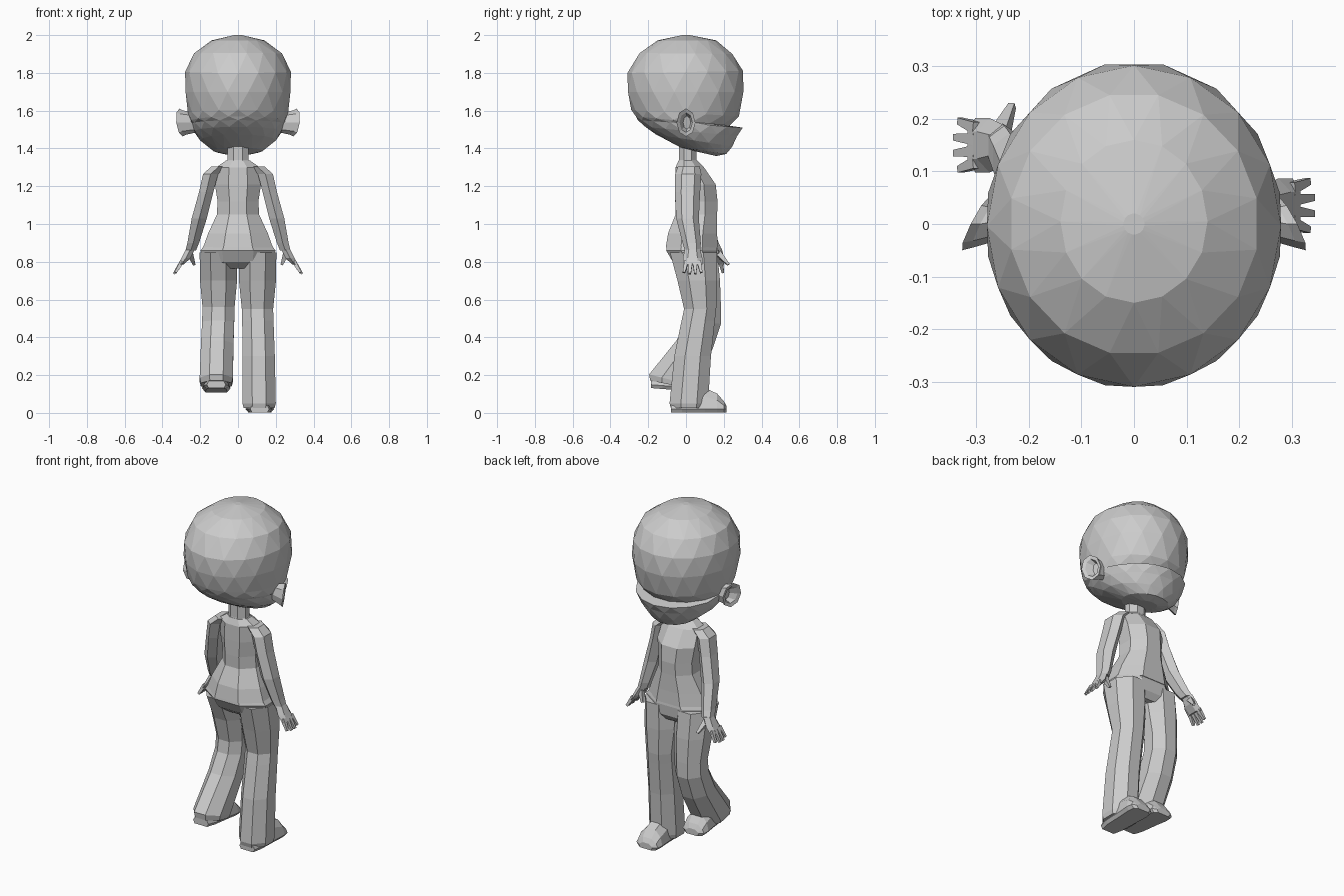
import bpy, bmesh, math
from mathutils import Vector

if "Cube" in bpy.data.objects:
    bpy.data.objects.remove(bpy.data.objects["Cube"])

grey = bpy.data.materials.new("plain_grey")
grey.diffuse_color = (0.6, 0.6, 0.6, 1)
grey.use_nodes = True
grey.node_tree.nodes["Principled BSDF"].inputs["Base Color"].default_value = grey.diffuse_color


def loft(name, rings, stagger=False):
    """Skin a list of equal-length point rings and close both ends."""
    bm = bmesh.new()
    rows = [[bm.verts.new(p) for p in r] for r in rings]
    n = len(rows[0])
    for k, (a, b) in enumerate(zip(rows, rows[1:])):
        for i in range(n):
            j = (i + 1) % n
            if not stagger:
                bm.faces.new((a[i], a[j], b[j], b[i]))
            elif k % 2 == 0:
                bm.faces.new((a[i], a[j], b[i]))
                bm.faces.new((a[j], b[j], b[i]))
            else:
                bm.faces.new((a[i], a[j], b[j]))
                bm.faces.new((a[i], b[j], b[i]))
    bm.faces.new(rows[0])
    bm.faces.new(rows[-1])
    bmesh.ops.recalc_face_normals(bm, faces=bm.faces)
    me = bpy.data.meshes.new(name)
    bm.to_mesh(me)
    bm.free()
    me.materials.append(grey)
    ob = bpy.data.objects.new(name, me)
    bpy.context.collection.objects.link(ob)
    return ob


def ring(cx, cy, z, rx, ry, tilt=0, n=8):
    """Flat-sided ring around the z axis; tilt raises it with y."""
    k = 1 / math.cos(math.pi / n)
    pts = []
    for i in range(n):
        t = 2 * math.pi * (i + 0.5) / n
        y = k * ry * math.sin(t)
        pts.append((cx + k * rx * math.cos(t), cy + y, z + tilt * y))
    return pts


def spike(name, a, b, wa, wb):
    """Four-sided tapered finger from a to b."""
    a, b = Vector(a), Vector(b)
    d = (b - a).normalized()
    u = d.cross(Vector((0, 1, 0))).normalized()
    v = d.cross(u)
    loft(name, [[p + w * (u * math.cos(t) + v * math.sin(t))
                 for t in (0.785, 2.356, 3.927, 5.498)] for p, w in ((a, wa), (b, wb))])


# Head: half width, back y and z, front y and z of each tilted ring
head = [(.06, .05, 1.385, .16, 1.36), (.13, -.03, 1.405, .215, 1.37),
        (.20, -.16, 1.475, .245, 1.41), (.235, -.22, 1.515, .275, 1.465),
        (.25, -.255, 1.55, .30, 1.51), (.253, -.27, 1.57, .235, 1.52),
        (.265, -.29, 1.605, .28, 1.57), (.283, -.313, 1.70, .31, 1.70),
        (.28, -.31, 1.80, .302, 1.81), (.238, -.25, 1.905, .25, 1.90),
        (.14, -.15, 1.972, .16, 1.972), (.02, -.02, 2.0, .02, 2.0)]
rows = []
for k, (rx, yb, zb, yf, zf) in enumerate(head):
    row = []
    for i in range(16):
        t = 2 * math.pi * (i + 0.5 * (k % 2)) / 16
        s = (math.sin(t) + 1) / 2
        row.append((rx * math.cos(t), yb + (yf - yb) * s, zb + (zf - zb) * s))
    rows.append(row)
loft("head", rows, stagger=True)

# Ears: cupped shells opening outward
for side, label in ((1, "right"), (-1, "left")):
    rows = []
    for x, cy, ry, rz, lean in ((.22, .01, .03, .05, 0), (.285, 0, .045, .065, -.5),
                                (.302, 0, .05, .074, -.5), (.297, 0, .034, .052, -.5),
                                (.268, .005, .02, .035, -.3)):
        row = []
        for i in range(8):
            t = 2 * math.pi * i / 8
            y, z = ry * math.cos(t), rz * math.sin(t)
            row.append((side * (x + lean * y + .12 * z), cy + y, 1.537 + z))
        rows.append(row)
    loft(label + "_ear", rows)

# Neck, shirt and trouser seat
loft("neck", [ring(0, .01, z, r, r * .85) for z, r in ((1.28, .075), (1.34, .055), (1.44, .055))])
loft("shirt", [ring(0, cy, z, rx, ry) for cy, z, rx, ry in (
    (.03, .875, .185, .137), (.035, .95, .158, .13), (.055, 1.05, .112, .11),
    (.055, 1.12, .108, .112), (.05, 1.21, .122, .107), (.02, 1.30, .115, .075),
    (.01, 1.335, .065, .05))])
loft("trouser_seat", [ring(0, cy, z, rx, ry) for cy, z, rx, ry in (
    (.055, .765, .12, .08), (.045, .80, .19, .115), (.03, .86, .198, .135),
    (.03, .90, .17, .13))])

# Trouser legs: one straight, one stepping off with the calf swung back
loft("right_trouser_leg", [ring(*r) for r in (
    (.105, .04, .85, .098, .125), (.103, .06, .70, .098, .105), (.103, .075, .55, .083, .085),
    (.105, .065, .49, .083, .088), (.11, .035, .30, .085, .097), (.112, .015, .05, .088, .102),
    (.112, .015, .025, .082, .095))])
loft("left_trouser_leg", [ring(*r) for r in (
    (-.105, .04, .85, .098, .125), (-.103, .08, .70, .098, .10), (-.103, .10, .56, .085, .085),
    (-.105, .095, .48, .085, .09, -.1), (-.11, .045, .36, .086, .095, -.25),
    (-.115, -.08, .175, .088, .115, -.25), (-.115, -.085, .15, .082, .105, -.2))])


# Shoes: arched sections from heel to toe
def shoe(name, cx, oy, oz, pitch):
    rows = []
    for y, w, h in ((-.08, .05, .05), (-.02, .065, .10), (.10, .07, .13),
                    (.165, .075, .10), (.20, .07, .06), (.215, .045, .035)):
        sec = ((-w, .018), (-w * .8, 0), (w * .8, 0), (w, .018),
               (w * .85, h * .65), (w * .4, h), (-w * .4, h), (-w * .85, h * .65))
        rows.append([(cx + x, oy + y, oz + max(z, 0) + pitch * y) for x, z in sec])
    loft(name, rows)


shoe("right_shoe", .115, 0, .002, 0)
shoe("left_shoe", -.115, -.105, .125, -.08)

# Arms and hands: each arm follows its own forward swing
for side, label, swing in ((1, "right", (.015, .012, .008, .008, .03, .035)),
                           (-1, "left", (.015, .015, .03, .065, .125, .15))):
    shape = ((.10, 1.305, .04, .05), (.145, 1.265, .04, .06), (.168, 1.17, .038, .058),
             (.205, 1.03, .04, .052), (.237, .90, .031, .042), (.25, .86, .028, .036))
    loft(label + "_arm", [ring(side * x, y, z, rx, ry, 0, 6)
                          for (x, z, rx, ry), y in zip(shape, swing)])
    y = swing[-1]
    loft(label + "_palm", [ring(side * x, y + dy, z, rx, ry, 0, 6) for x, dy, z, rx, ry in (
        (.25, 0, .87, .024, .034), (.275, 0, .82, .024, .045), (.302, 0, .785, .015, .045))])
    for i in range(4):
        f = (i - 1.5) / 1.5
        spike(f"{label}_finger_{i + 1}", (side * .297, y + f * .033, .80),
              (side * (.343 - .012 * abs(f)), y + f * .046, .733 + .01 * abs(f)), .016, .009)
    spike(label + "_thumb", (side * .255, y + .02, .845),
          (side * .232, y + (.04 if side > 0 else .075), .785), .022, .009)
